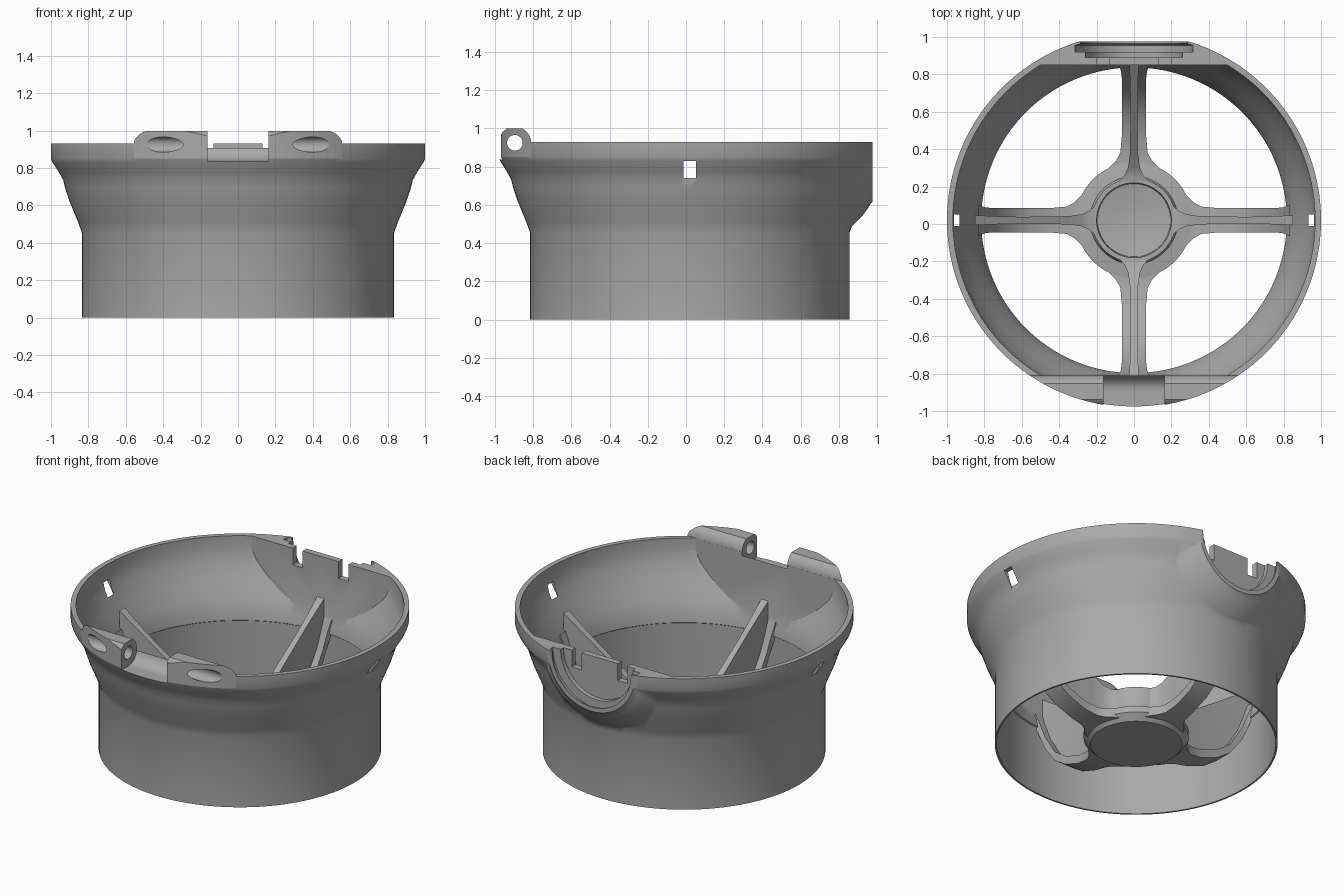
import bpy, bmesh, math
from mathutils import Matrix, Vector

if "Cube" in bpy.data.objects:
    bpy.data.objects.remove(bpy.data.objects["Cube"])

CY = 0.02        # y of the main axis
PIN = (-0.895, 0.925)   # hinge pin axis (y, z)
RIM = 0.93       # rim height

grey = bpy.data.materials.new("mid grey")
grey.use_nodes = True
grey.diffuse_color = (0.4, 0.4, 0.4, 1)
grey.node_tree.nodes["Principled BSDF"].inputs["Base Color"].default_value = (0.4, 0.4, 0.4, 1)


def finish(name, bm):
    bmesh.ops.recalc_face_normals(bm, faces=bm.faces)
    mesh = bpy.data.meshes.new(name)
    bm.to_mesh(mesh)
    bm.free()
    mesh.materials.append(grey)
    ob = bpy.data.objects.new(name, mesh)
    bpy.context.collection.objects.link(ob)
    return ob


def lathe(name, profile, steps=128, matrix=Matrix.Translation((0, CY, 0))):
    """Closed (radius, height) profile; radius 0 marks a pole."""
    bm = bmesh.new()
    rings = []
    for r, z in profile:
        count = steps if r > 0 else 1
        rings.append([bm.verts.new((r * math.cos(2 * math.pi * i / steps),
                                    r * math.sin(2 * math.pi * i / steps), z))
                      for i in range(count)])
    for a, b in zip(rings, rings[1:]):
        for i in range(steps):
            j = (i + 1) % steps
            corners = [a[i % len(a)], a[j % len(a)], b[j % len(b)], b[i % len(b)]]
            bm.faces.new(list(dict.fromkeys(corners)))
    bmesh.ops.transform(bm, matrix=matrix, verts=bm.verts)
    return finish(name, bm)


def box(name, low, high):
    bm = bmesh.new()
    bmesh.ops.create_cube(bm, size=1)
    for v in bm.verts:
        v.co = Vector([lo if c < 0 else hi for c, lo, hi in zip(v.co, low, high)])
    return finish(name, bm)


def extrude_x(name, outline, half):
    """Prism along x from a (y, z) outline."""
    bm = bmesh.new()
    base = bm.faces.new([bm.verts.new((-half, y, z)) for y, z in outline])
    out = bmesh.ops.extrude_face_region(bm, geom=[base])["geom"]
    bmesh.ops.translate(bm, vec=(2 * half, 0, 0),
                        verts=[g for g in out if isinstance(g, bmesh.types.BMVert)])
    return finish(name, bm)


def arc(radius, start, end, steps):
    angles = [math.radians(start + (end - start) * i / steps) for i in range(steps + 1)]
    return [(PIN[0] + radius * math.cos(a), PIN[1] + radius * math.sin(a)) for a in angles]


def boolean(target, tool, operation):
    mod = target.modifiers.new(operation, 'BOOLEAN')
    mod.operation, mod.object, mod.solver = operation, tool, 'EXACT'
    bpy.context.view_layer.update()
    graph = bpy.context.evaluated_depsgraph_get()
    mesh = bpy.data.meshes.new_from_object(target.evaluated_get(graph))
    target.modifiers.clear()
    target.data = mesh
    bpy.data.objects.remove(tool)


def spoke(name, sections, angle):
    """Loft of rectangles (radius, half width, bottom, top) along a radius."""
    bm = bmesh.new()
    rows = [[bm.verts.new(c) for c in ((r, -w, lo), (r, w, lo), (r, w, hi), (r, -w, hi))]
            for r, w, lo, hi in sections]
    for a, b in zip(rows, rows[1:]):
        for i in range(4):
            j = (i + 1) % 4
            bm.faces.new((a[i], a[j], b[j], b[i]))
    bm.faces.new(rows[0])
    bm.faces.new(rows[-1])
    bmesh.ops.transform(bm, verts=bm.verts,
                        matrix=Matrix.Translation((0, CY, 0)) @ Matrix.Rotation(angle, 4, 'Z'))
    return finish(name, bm)


# Housing: flared outer body
body = lathe("housing", [(0, 0), (0.835, 0), (0.835, 0.455), (0.855, 0.51), (0.9, 0.62),
                         (0.925, 0.695), (0.935, 0.735), (0.96, 0.78), (0.992, 0.83),
                         (1, 0.85), (1, RIM), (0, RIM)])

# Round boss on the back, its axis along y, flaring into the body
along_y = Matrix.Translation((0, 0, RIM)) @ Matrix.Rotation(-math.pi / 2, 4, 'X')
boss = lathe("boss", [(0, 0.5), (0.47, 0.5), (0.47, 0.84), (0.44, 0.87), (0.39, 0.92),
                      (0.35, 0.95), (0.32, 0.967), (0.29, 1), (0, 1)], 96, along_y)
boolean(boss, box("boss_top_cut", (-2, -2, RIM), (2, 2, 2)), 'DIFFERENCE')
envelope = lathe("envelope", [(0, 0.1), (1, 0.1), (1, RIM), (0, RIM)])
boolean(boss, envelope, 'INTERSECT')
boolean(body, boss, 'UNION')

# Hinge bar with rounded top, trimmed to the rim circle
bar = extrude_x("hinge_bar", [(-0.81, 0.85), *arc(0.085, 0, 60, 6),
                              *arc(0.085, 120, 180, 6), (-0.98, 0.85)], 0.7)
boolean(bar, lathe("bar_trim", [(0, 0.5), (1, 0.5), (1, 1.2), (0, 1.2)]), 'INTERSECT')
boolean(body, bar, 'UNION')

# Hollow interior with flat walls at the front and back
core = lathe("core", [(0, -0.1), (0.824, -0.1), (0.824, 0.445), (0.817, 0.45), (0.825, 0.5),
                      (0.85, 0.57), (0.9, 0.67), (0.95, 0.78), (0.968, 0.85),
                      (0.97, 1.2), (0, 1.2)])
boolean(core, box("core_limits", (-2, -0.81, -1), (2, 0.85, 2)), 'INTERSECT')
boolean(body, core, 'DIFFERENCE')

# Hinge gap and pin hole
gap = extrude_x("hinge_gap", [(-1.2, 0.84), *arc(0.087, 270, 360, 12), (-0.79, 1.2),
                              (-1.2, 1.2)], 0.163)
boolean(body, gap, 'DIFFERENCE')
boolean(body, extrude_x("pin_hole", arc(0.041, 0, 348.75, 31), 1.2), 'DIFFERENCE')

# Flat back, stepped round socket and its two notches
boolean(body, box("back_cut", (-2, 0.975, -1), (2, 2, 2)), 'DIFFERENCE')
socket = lathe("socket", [(0, 0.89), (0.26, 0.89), (0.26, 0.92), (0.315, 0.92), (0.315, 0.955),
                          (0.285, 0.965), (0.285, 1.2), (0, 1.2)], 96, along_y)
boolean(body, socket, 'DIFFERENCE')
for side in (-1, 1):
    xs = sorted((side * 0.13, side * 0.2))
    boolean(body, box("notch", (xs[0], 0.8, 0.82), (xs[1], 0.91, 1.2)), 'DIFFERENCE')
    # Small vertical slot under the rim on each side
    xs = sorted((side * 0.932, side * 1.2))
    boolean(body, box("slot", (xs[0], CY - 0.032, 0.71), (xs[1], CY + 0.032, 0.83)), 'DIFFERENCE')

# Hub: flanged cup with a shallow dished floor
hub = lathe("hub", [(0, 0), (0.27, 0), (0.31, 0.04), (0.31, 0.08), (0.235, 0.09), (0.225, 0.11),
                    (0.225, 0.26), (0.2, 0.26), (0.195, 0.12), (0.1, 0.105), (0, 0.1)], 96)

# Four curved arms, each with an upright rib
parts = [body, hub]
for i, place in enumerate(("left", "back", "right", "front")):
    turn = i * math.pi / 2
    parts.append(spoke(place + "_arm", [
        (0.2, 0.16, 0.02, 0.08), (0.28, 0.135, 0.02, 0.08), (0.32, 0.095, 0.025, 0.08),
        (0.36, 0.073, 0.03, 0.085), (0.45, 0.065, 0.045, 0.1), (0.57, 0.065, 0.09, 0.145),
        (0.67, 0.065, 0.16, 0.22), (0.76, 0.065, 0.28, 0.36), (0.8, 0.07, 0.37, 0.46),
        (0.835, 0.085, 0.47, 0.56)], turn))
    parts.append(spoke(place + "_rib", [
        (0.21, 0.075, 0.06, 0.26), (0.24, 0.05, 0.06, 0.265), (0.28, 0.032, 0.06, 0.285),
        (0.35, 0.022, 0.06, 0.335), (0.6, 0.018, 0.12, 0.5), (0.76, 0.022, 0.32, 0.61),
        (0.85, 0.027, 0.5, 0.675)], turn))

# Smooth shading with sharp edges kept
for ob in bpy.context.selected_objects:
    ob.select_set(False)
for ob in parts:
    ob.select_set(True)
bpy.context.view_layer.objects.active = body
bpy.ops.object.shade_smooth_by_angle(angle=math.radians(30))
